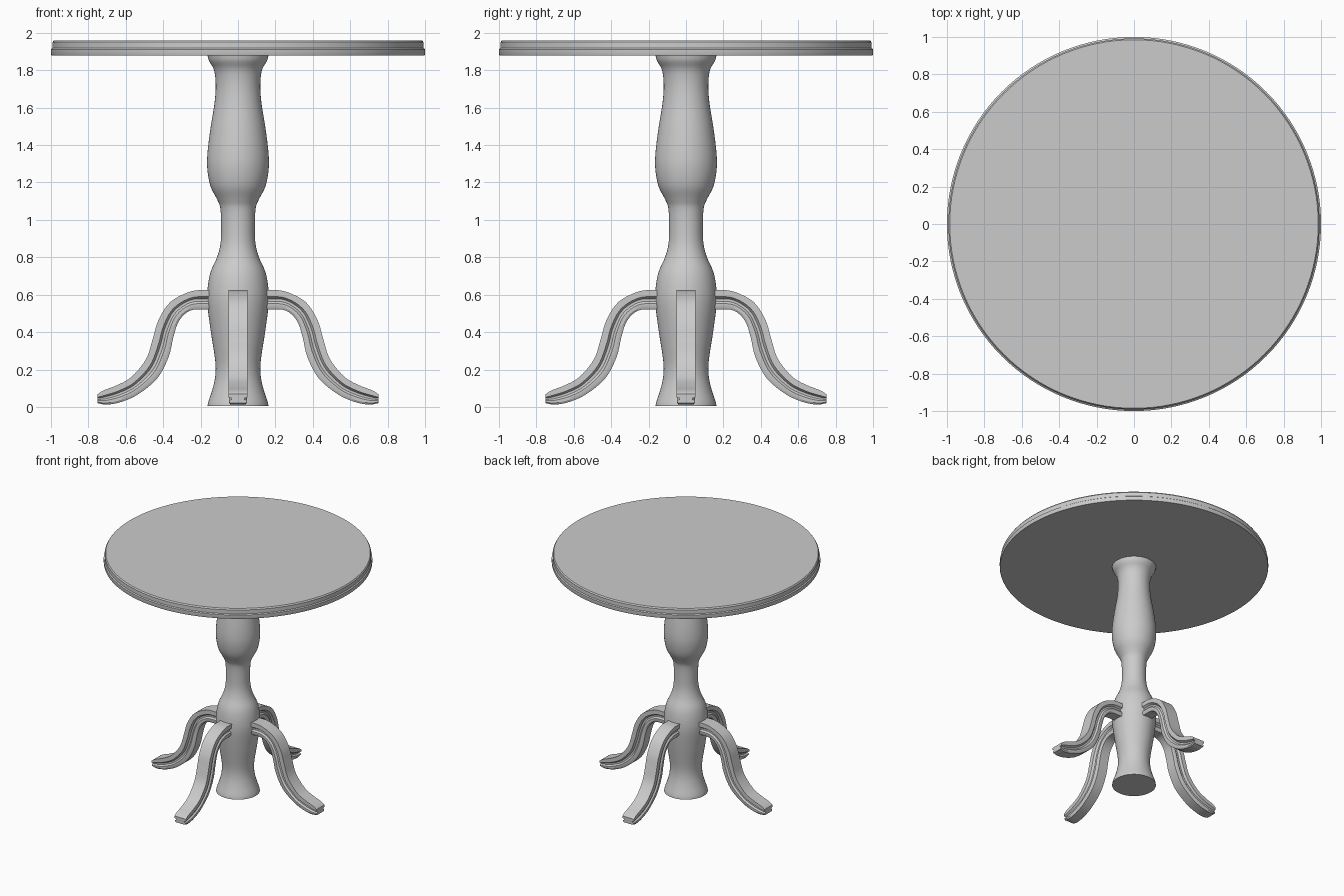
import bpy, bmesh, math
from mathutils import Vector

if "Cube" in bpy.data.objects:
    bpy.data.objects.remove(bpy.data.objects["Cube"])


def smooth_path(pts, n):
    """Catmull-Rom resampling of a list of points."""
    p = [Vector(q) for q in pts]
    p = [2 * p[0] - p[1]] + p + [2 * p[-1] - p[-2]]
    out = []
    for i in range(1, len(p) - 2):
        a, b, c, d = p[i - 1:i + 3]
        for k in range(n):
            t = k / n
            out.append(0.5 * (2 * b + (c - a) * t + (2 * a - 5 * b + 4 * c - d) * t * t
                              + (3 * b - a - 3 * c + d) * t ** 3))
    return out + [p[-2]]


def skin(name, rings):
    """Join closed rings of points into a capped solid."""
    bm = bmesh.new()
    vr = [[bm.verts.new(co) for co in ring] for ring in rings]
    n = len(vr[0])
    for a, b in zip(vr, vr[1:]):
        for j in range(n):
            bm.faces.new((a[j], a[(j + 1) % n], b[(j + 1) % n], b[j]))
    bm.faces.new(vr[0])
    bm.faces.new(vr[-1])
    bmesh.ops.recalc_face_normals(bm, faces=bm.faces)
    me = bpy.data.meshes.new(name)
    bm.to_mesh(me)
    bm.free()
    ob = bpy.data.objects.new(name, me)
    bpy.context.collection.objects.link(ob)
    bpy.ops.object.select_all(action='DESELECT')
    ob.select_set(True)
    bpy.context.view_layer.objects.active = ob
    bpy.ops.object.shade_smooth_by_angle(angle=math.radians(32))
    return ob


def turned(name, profile, sides):
    """Solid of revolution from (radius, z) pairs."""
    return skin(name, [[(r * math.cos(j * math.tau / sides), r * math.sin(j * math.tau / sides), z)
                        for j in range(sides)] for r, z in profile])


# Round top with a small stepped edge
turned("table_top", [(0.998, 1.88), (1.0, 1.885), (1.0, 1.912), (0.992, 1.918),
                     (0.992, 1.95), (0.985, 1.96)], 128)

# Turned pedestal column
column = [(.163, .005), (.158, .03), (.135, .10), (.121, .17), (.122, .25), (.145, .40),
          (.163, .54), (.163, .63), (.147, .72), (.112, .80), (.094, .87), (.09, .95),
          (.094, 1.06), (.112, 1.11), (.147, 1.18), (.164, 1.27), (.163, 1.36),
          (.147, 1.49), (.126, 1.62), (.119, 1.72), (.128, 1.80), (.155, 1.85), (.163, 1.88)]
turned("pedestal_column", smooth_path(column, 4), 64)

# Curved legs: outer and inner edge in the leg's plane, fluted sides
outer = [(.155, .625), (.25, .618), (.36, .562), (.425, .465), (.457, .36), (.492, .255),
         (.57, .16), (.65, .115), (.72, .088), (.75, .068)]
inner = [(.155, .522), (.255, .515), (.315, .46), (.345, .375), (.37, .27), (.43, .155),
         (.53, .07), (.62, .028), (.70, .012), (.75, .02)]
# half width against height fraction
half = [(.040, 0), (.047, .12), (.047, .30), (.036, .42), (.036, .55), (.052, .66), (.052, 1)]
section = half + [(-w, t) for w, t in reversed(half)]
top_edge, low_edge = smooth_path(outer, 5), smooth_path(inner, 5)
for i, name in enumerate(("right", "back", "left", "front")):
    rings = []
    for o, b in zip(top_edge, low_edge):
        mids = [(b.lerp(o, t), w) for w, t in section]
        rings.append([(m.x, w, m.y) for m, w in mids])
    leg = skin(name + "_leg", rings)
    leg.rotation_euler.z = i * math.pi / 2
